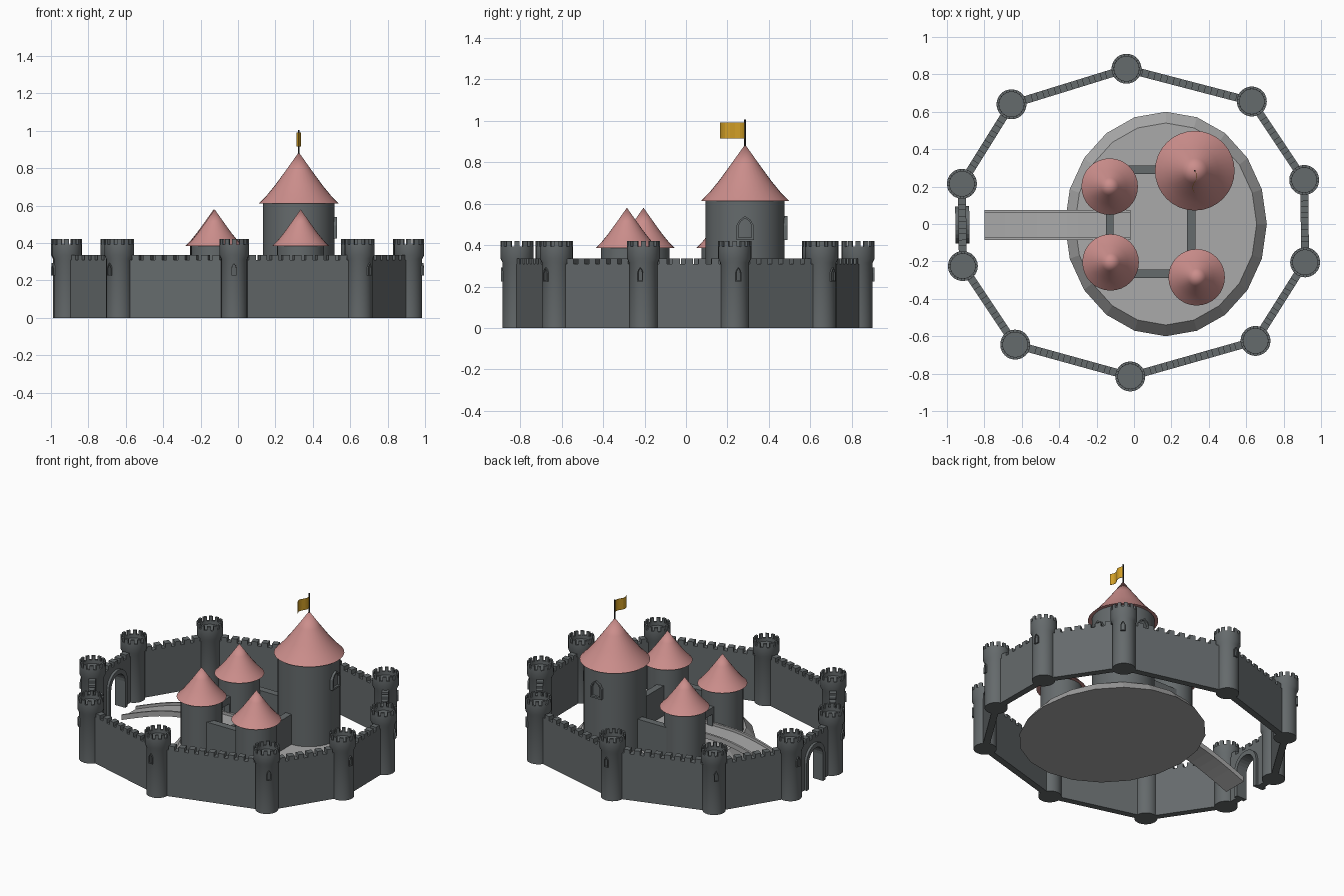
import bpy, bmesh, math
from mathutils import Matrix, Vector

if "Cube" in bpy.data.objects:
    bpy.data.objects.remove(bpy.data.objects["Cube"])


def material(name, rgb):
    m = bpy.data.materials.new(name)
    m.diffuse_color = (*rgb, 1)
    m.use_nodes = True
    m.node_tree.nodes["Principled BSDF"].inputs["Base Color"].default_value = m.diffuse_color
    return m


STONE = material("stone", (0.13, 0.145, 0.15))
PALE = material("pale_stone", (0.40, 0.40, 0.40))
TILE = material("roof_tile", (0.60, 0.27, 0.26))
GOLD = material("flag_gold", (0.65, 0.35, 0.02))
DARK = material("pole_dark", (0.03, 0.03, 0.03))


def finish(name, bm, mat, smooth=False):
    bmesh.ops.recalc_face_normals(bm, faces=bm.faces)
    me = bpy.data.meshes.new(name)
    bm.to_mesh(me)
    bm.free()
    ob = bpy.data.objects.new(name, me)
    bpy.context.collection.objects.link(ob)
    me.materials.append(mat)
    if smooth:
        bpy.ops.object.select_all(action='DESELECT')
        ob.select_set(True)
        bpy.context.view_layer.objects.active = ob
        bpy.ops.object.shade_smooth_by_angle(angle=math.radians(35))
    return ob


def add_lathe(bm, profile, n, x, y, sx=1, sy=1):
    # profile of (radius, z); radius 0 closes to a point
    rings = []
    for r, z in profile:
        k = n if r > 0 else 1
        rings.append([bm.verts.new((x + sx * r * math.cos(2 * math.pi * i / n),
                                    y + sy * r * math.sin(2 * math.pi * i / n), z)) for i in range(k)])
    for a, b in zip(rings, rings[1:]):
        for i in range(n):
            q = [a[i % len(a)], a[(i + 1) % len(a)], b[(i + 1) % len(b)], b[i % len(b)]]
            bm.faces.new(list(dict.fromkeys(q)))


def lathe(name, profile, n, x, y, mat, smooth=True, **kw):
    bm = bmesh.new()
    add_lathe(bm, profile, n, x, y, **kw)
    return finish(name, bm, mat, smooth)


def add_prism(bm, pts, depth, mx):
    lo, hi = [[bm.verts.new(mx @ Vector((u, v, s * depth / 2))) for u, v in pts] for s in (-1, 1)]
    bm.faces.new(lo[::-1])
    bm.faces.new(hi)
    for i in range(len(pts)):
        j = (i + 1) % len(pts)
        bm.faces.new((lo[i], lo[j], hi[j], hi[i]))


def prism(name, pts, depth, mx, mat):
    bm = bmesh.new()
    add_prism(bm, pts, depth, mx)
    return finish(name, bm, mat)


def upright(x, y, z, angle):
    # local u runs along angle, v is up, depth is horizontal
    return Matrix.Translation((x, y, z)) @ Matrix.Rotation(angle, 4, 'Z') @ Matrix.Rotation(math.pi / 2, 4, 'X')


def frame(name, outer, inner, depth, mx, closed=True):
    bm = bmesh.new()
    n = len(outer)
    for i in range(n if closed else n - 1):
        j = (i + 1) % n
        add_prism(bm, [outer[i], outer[j], inner[j], inner[i]], depth, mx)
    bmesh.ops.remove_doubles(bm, verts=bm.verts, dist=1e-5)
    return finish(name, bm, STONE)


def window_shape(w, h, inset):
    w -= inset
    return [(-w, inset), (w, inset), (w, h * .6), (w * .65, h * .83 - inset * .5), (0, h - inset),
            (-w * .65, h * .83 - inset * .5), (-w, h * .6)]


def window(name, x, y, r, z, angle, w, h, inset, depth):
    mx = upright(x + r * math.cos(angle), y + r * math.sin(angle), z, angle + math.pi / 2)
    frame(name, window_shape(w, h, 0), window_shape(w, h, inset), depth, mx)


def arch(w, top, steps=12):
    return [(-w, 0)] + [(-w * math.cos(math.pi * i / steps), top - w + w * math.sin(math.pi * i / steps))
                        for i in range(steps + 1)] + [(w, 0)]


# Outer wall towers
corners = [(-.04, .83), (.63, .655), (.91, .235), (.915, -.205), (.65, -.625),
           (-.02, -.815), (-.635, -.645), (-.915, -.225), (-.92, .215), (-.655, .64)]
crown = [(0, 0), (.07, 0), (.07, .315), (.08, .335), (.08, .393), (.066, .393), (.066, .37), (0, .37)]
for x, y in corners:
    bm = bmesh.new()
    add_lathe(bm, crown, 24, x, y)
    for k in range(12):
        a = 2 * math.pi * k / 12
        seg = [(r * math.cos(a + t), r * math.sin(a + t)) for r, ts in ((.08, (-.15, 0, .15)), (.066, (.15, 0, -.15)))
               for t in ts]
        add_prism(bm, seg, .03, Matrix.Translation((x, y, .405)))
    finish("wall_tower", bm, STONE, True)
    window("tower_slit", x, y, .069, .225, math.atan2(y, x), .014, .067, .004, .018)

# Crenellated curtain walls, one with the gate opening
gate_in = arch(.075, .25)
for i, (x0, y0) in enumerate(corners):
    x1, y1 = corners[(i + 1) % len(corners)]
    length, ang = math.hypot(x1 - x0, y1 - y0), math.atan2(y1 - y0, x1 - x0)
    gate = i == 7
    h = length / 2
    pts = [(-h, 0)] + (gate_in if gate else []) + [(h, 0), (h, .308)]
    n = round(length / .066)
    for k in range(n):
        c = h - (k + .5) * length / n
        pts += [(c + .019, .308), (c + .019, .335), (c - .019, .335), (c - .019, .308)]
    pts.append((-h, .308))
    mx = upright((x0 + x1) / 2, (y0 + y1) / 2, 0, ang)
    prism("gate_wall" if gate else "curtain_wall", pts, .042, mx, STONE)
    if gate:
        frame("gate_arch", arch(.1, .28), gate_in, .075, mx, closed=False)

# Low-poly mound under the keep
lathe("mound", [(0, 0), (1, 0), (.9, .07), (0, .07)], 20, .17, 0, PALE, False, sx=.54, sy=.6)


# Keep towers with flared conical roofs
def keep_tower(name, x, y, r, top, roof_r, apex):
    lathe(name, [(0, .002), (r, .002), (r, top + .01), (0, top + .01)], 32, x, y, STONE)
    d = apex - top
    roof = [(0, top + .012), (roof_r, top), (roof_r * .80, top + d * .16), (roof_r * .60, top + d * .35),
            (roof_r * .31, top + d * .66), (0, apex)]
    lathe(name + "_roof", roof, 32, x, y, TILE)


keep_tower("great_tower", .325, .285, .19, .612, .213, .885)
for x, y in ((-.13, .2), (-.125, -.205), (.335, -.285)):
    keep_tower("small_tower", x, y, .126, .385, .151, .58)
for a in (0, math.pi / 2):
    window("great_window", .325, .285, .187, .425, a, .042, .115, .011, .034)

# Keep walls joining the towers
for cx, cy, length, ang in ((.1, .29, .46, 0), (.1, -.265, .46, 0), (.305, 0, .57, math.pi / 2)):
    prism("keep_wall", [(-length / 2, .002), (length / 2, .002), (length / 2, .27), (-length / 2, .27)],
          .045, upright(cx, cy, 0, ang), STONE)
# Entrance wall above the bridge
prism("keep_entrance", [(-.2, .002), (-.065, .002), (-.065, .235), (.065, .235), (.065, .002), (.2, .002),
                        (.2, .28), (-.2, .28)], .04, upright(-.13, 0, 0, math.pi / 2), STONE)


# Arched bridge with kerbs
def strip(z_low, z_high):
    us = [-.8 + .78 * i / 14 for i in range(15)]
    rise = lambda u: .14 * math.sin(min(1, (u + .8) / .55) * math.pi / 2)
    return [(u, rise(u) + z_low) for u in us] + [(u, rise(u) + z_high) for u in reversed(us)]


prism("bridge_deck", strip(0, .016), .16, upright(0, -.005, 0, 0), PALE)
for s in (-1, 1):
    prism("bridge_kerb", strip(0, .034), .014, upright(0, -.005 + s * .074, 0, 0), PALE)

# Flagpole and waving flag
lathe("flagpole", [(0, .86), (.005, .86), (.005, 1.005), (0, 1.005)], 8, .325, .285, DARK)
wave = [(.012 * math.sin(2 * math.pi * i / 10), -.012 * i) for i in range(11)]
outline = [(x - .001, y) for x, y in wave] + [(x + .001, y) for x, y in reversed(wave)]
prism("flag", outline, .076, Matrix.Translation((.325, .285, .953)), GOLD)
